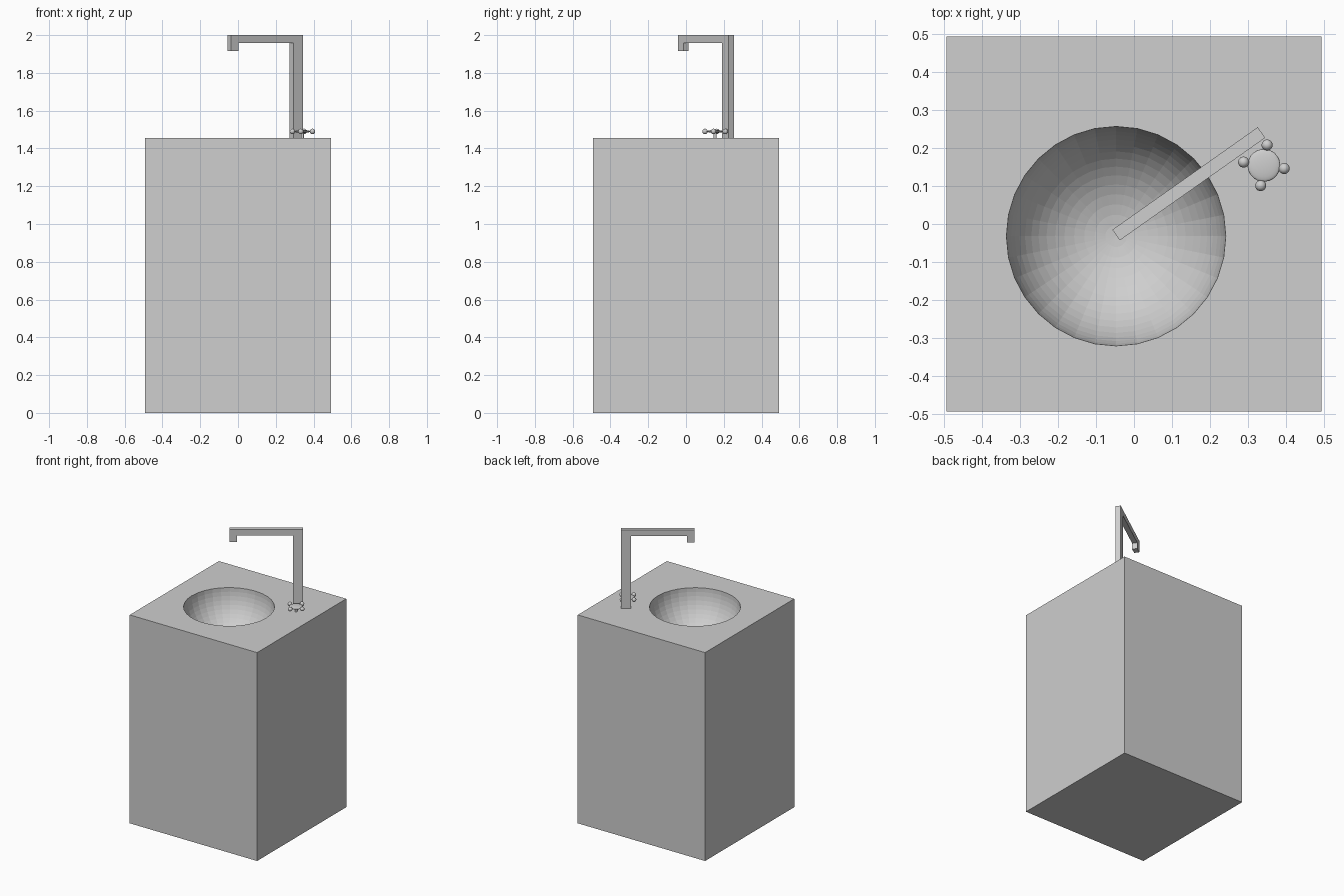
import bpy, bmesh, math
from mathutils import Matrix, Vector

if "Cube" in bpy.data.objects:
    bpy.data.objects.remove(bpy.data.objects["Cube"])

TOP = 1.455      # height of the counter surface
HALF = 0.492     # half width of the pedestal

grey = bpy.data.materials.new("light grey")
grey.diffuse_color = (0.62, 0.62, 0.62, 1)
grey.use_nodes = True
grey.node_tree.nodes["Principled BSDF"].inputs["Base Color"].default_value = grey.diffuse_color


def finish(name, bm, smooth=False):
    bmesh.ops.recalc_face_normals(bm, faces=bm.faces[:])
    for f in bm.faces:
        f.smooth = smooth
    me = bpy.data.meshes.new(name)
    bm.to_mesh(me)
    bm.free()
    me.materials.append(grey)
    ob = bpy.data.objects.new(name, me)
    bpy.context.collection.objects.link(ob)
    return ob


# Pedestal block with a hemispherical basin sunk into its top
def pedestal():
    bm = bmesh.new()
    c, r, seg, rings = Vector((-0.047, -0.032, TOP)), 0.288, 32, 16
    loops = []
    for i in range(rings):
        a = math.pi / 2 * i / rings
        loops.append([bm.verts.new(c + Vector((
            r * math.cos(a) * math.cos(2 * math.pi * j / seg),
            r * math.cos(a) * math.sin(2 * math.pi * j / seg),
            -r * math.sin(a)))) for j in range(seg)])
    pole = bm.verts.new(c - Vector((0, 0, r)))
    for j in range(seg):
        k = (j + 1) % seg
        for a, b in zip(loops, loops[1:]):
            bm.faces.new((a[j], a[k], b[k], b[j]))
        bm.faces.new((loops[-1][j], loops[-1][k], pole))
    corners = [(-1, -1), (1, -1), (1, 1), (-1, 1)]
    low, high = [[bm.verts.new((x * HALF, y * HALF, z)) for x, y in corners]
                 for z in (0, TOP)]
    bm.faces.new(low)
    for j in range(4):
        k = (j + 1) % 4
        bm.faces.new((low[j], low[k], high[k], high[j]))
    # counter surface between the basin rim and the outer edge
    border = [e for e in bm.edges if e.is_boundary]
    bmesh.ops.triangle_fill(bm, edges=border, use_beauty=True,
                            normal=(0, 0, 1))
    finish("pedestal_basin", bm)


# Square-section tap: side outline extruded sideways, turned to the basin
def tap():
    bm = bmesh.new()
    length, width = 0.467, 0.034
    outline = [(0, 2.0), (0, 1.915), (0.05, 1.915), (0.05, 1.958),
               (length - 0.063, 1.958), (length - 0.063, TOP),
               (length, TOP), (length, 2.0)]
    face = bm.faces.new([bm.verts.new((x, -width / 2, z)) for x, z in outline])
    ext = bmesh.ops.extrude_face_region(bm, geom=[face])
    bmesh.ops.translate(bm, vec=(0, width, 0),
                        verts=[v for v in ext["geom"]
                               if isinstance(v, bmesh.types.BMVert)])
    ob = finish("tap", bm)
    ob.location = (-0.047, -0.029, 0)
    ob.rotation_euler.z = math.radians(35.2)


# Valve handle: stem, flattened hub and four arms tipped with balls
def valve():
    base = Matrix.Translation((0.341, 0.154, 0)) @ Matrix.Rotation(
        math.radians(-9), 4, 'Z')
    z = 1.49
    bm = bmesh.new()
    bmesh.ops.create_cone(
        bm, cap_ends=True, segments=16, radius1=0.008, radius2=0.008,
        depth=z - TOP, matrix=base @ Matrix.Translation((0, 0, (z + TOP) / 2)))
    finish("valve_stem", bm)
    bm = bmesh.new()
    bmesh.ops.create_uvsphere(
        bm, u_segments=24, v_segments=12, radius=0.043,
        matrix=base @ Matrix.Translation((0, 0, z))
        @ Matrix.Diagonal((1, 1, 0.18, 1)))
    finish("valve_hub", bm, True)
    for i in range(4):
        turn = base @ Matrix.Rotation(i * math.pi / 2, 4, 'Z')
        bm = bmesh.new()
        bmesh.ops.create_uvsphere(
            bm, u_segments=16, v_segments=10, radius=0.0145,
            matrix=turn @ Matrix.Translation((0.054, 0, z)))
        finish(f"valve_knob_{i + 1}", bm, True)


pedestal()
tap()
valve()
